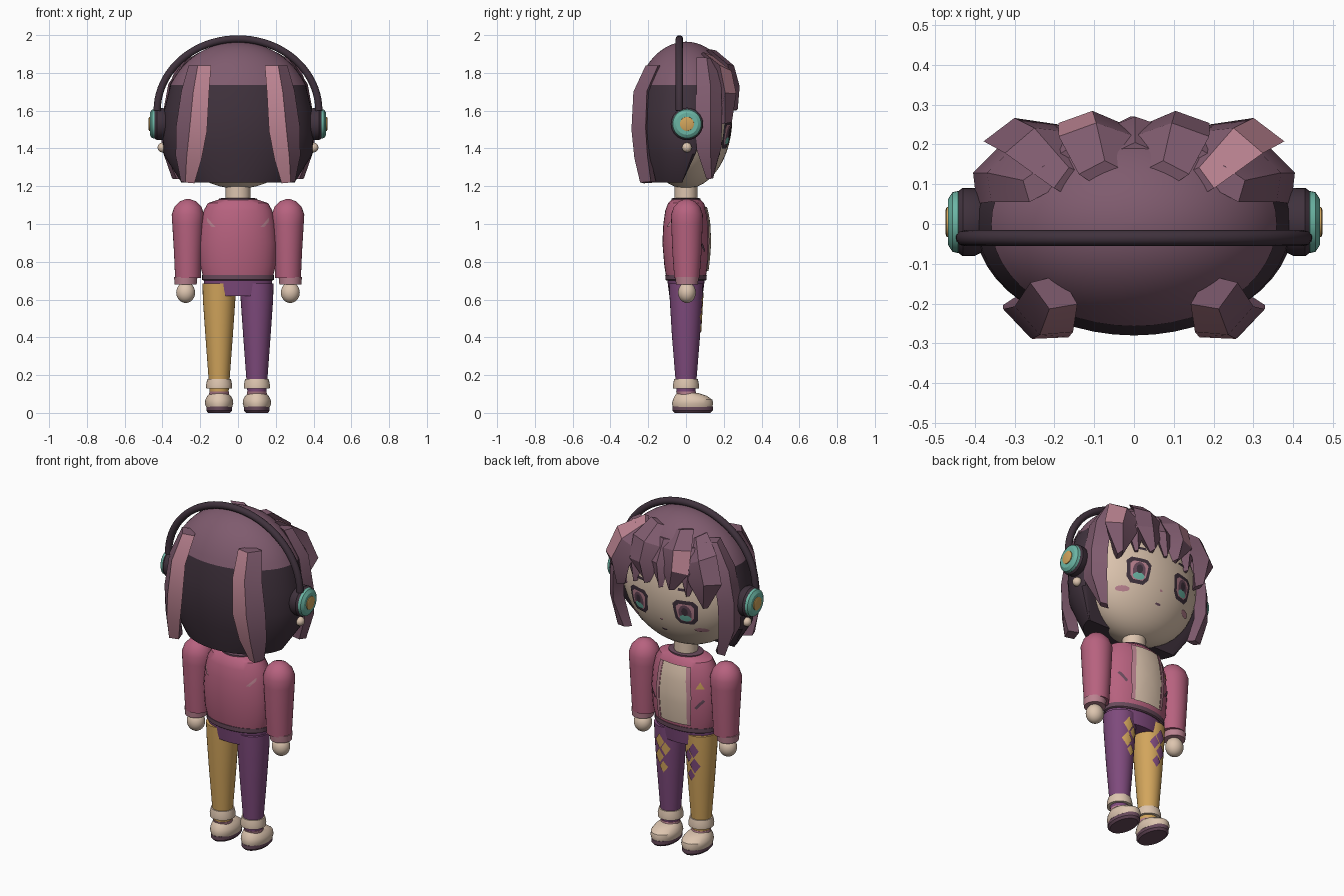
import bpy, bmesh, math
from mathutils import Matrix, Vector

default_cube = bpy.data.objects.get("Cube")
if default_cube:
    bpy.data.objects.remove(default_cube, do_unlink=True)


def material(name, hex_colour):
    parts = [int(hex_colour[i:i + 2], 16) / 255 for i in (0, 2, 4)]
    colour = [((c + 0.055) / 1.055) ** 2.4 for c in parts] + [1]
    mat = bpy.data.materials.new(name)
    mat.use_nodes = True
    mat.diffuse_color = colour
    mat.node_tree.nodes["Principled BSDF"].inputs["Base Color"].default_value = colour
    return mat


hair = material("mauve hair", "7F5B6E")
dark = material("dark charcoal plum", "40323D")
pink = material("soft pink", "BA8290")
jacket = material("rose jacket", "B7627F")
cream = material("cream skin", "DDC5AF")
yellow = material("mustard", "D2A55C")
purple = material("purple cloth", "7E4A7C")
teal = material("teal", "6BB5A4")
plum = material("plum trim", "684A5B")
made = []


def finish(name, bm, *mats, normals=True):
    if normals:
        bmesh.ops.recalc_face_normals(bm, faces=bm.faces)
    mesh = bpy.data.meshes.new(name)
    bm.to_mesh(mesh)
    bm.free()
    for mat in mats:
        mesh.materials.append(mat)
    obj = bpy.data.objects.new(name, mesh)
    bpy.context.collection.objects.link(obj)
    made.append(obj)
    return obj


def skin_rings(bm, rings):
    """Join rings of points into a closed tube; returns the side faces per segment."""
    loops = [[bm.verts.new(p) for p in ring] for ring in rings]
    count = len(loops[0])
    strips = [[bm.faces.new((a[i], a[(i + 1) % count], b[(i + 1) % count], b[i]))
               for i in range(count)] for a, b in zip(loops, loops[1:])]
    bm.faces.new(loops[0])
    bm.faces.new(loops[-1])
    return strips


def loft(name, rings, mat, cx=0, cy=0, front=None, matrix=None, sides=32):
    """Stack ellipses given as (z, rx, ry, optional y shift), optionally cut flat at the front."""
    bm = bmesh.new()
    points = []
    for k, (z, rx, ry, *shift) in enumerate(rings):
        oy = cy + (shift[0] if shift else 0)
        ring = []
        for i in range(sides):
            a = math.tau * i / sides
            y = oy + ry * math.sin(a)
            ring.append((cx + rx * math.cos(a), min(y, front[k]) if front else y, z))
        points.append(ring)
    skin_rings(bm, points)
    if matrix:
        bm.transform(matrix)
    return finish(name, bm, mat)


def ball(name, centre, radii, mat, sides=32):
    bm = bmesh.new()
    bmesh.ops.create_uvsphere(bm, u_segments=sides, v_segments=sides // 2, radius=1,
                              matrix=Matrix.Translation(centre) @ Matrix.Diagonal((*radii, 1)))
    return finish(name, bm, mat)


def lock(name, path, widths, thick, out, mirror=1, shiny=()):
    """Ridged hair lock; the chosen segments get one highlighted facet."""
    pts = [Vector(p) for p in path]
    out = Vector(out).normalized()
    rings = []
    for i, p in enumerate(pts):
        tangent = pts[min(i + 1, len(pts) - 1)] - pts[max(i - 1, 0)]
        side = tangent.cross(out).normalized()
        w = widths[i]
        cross = ((-w, 0), (w * 0.05, thick), (w, thick * 0.2), (0, -thick))
        ring = [p + side * u + out * v for u, v in cross]
        rings.append([(q.x * mirror, q.y, q.z) for q in ring])
    bm = bmesh.new()
    for k, strip in enumerate(skin_rings(bm, rings)):
        strip[1].material_index = 1 if k in shiny else 0
    return finish(name, bm, hair, pink)


def ring_surface(rings, cx=0, cy=0):
    """Depth of a lofted body at x, z."""
    def depth(x, z):
        for a, b in zip(rings, rings[1:]):
            if z <= b[0] or b is rings[-1]:
                t = min(max((z - a[0]) / (b[0] - a[0]), 0), 1)
                rx, ry = (a[i] + (b[i] - a[i]) * t for i in (1, 2))
                return cy + ry * math.sqrt(max(0, 1 - ((x - cx) / rx) ** 2))
    return depth


def plate(name, outline, depth, mat, lift=0.005, facing=1):
    """Thin painted shape laid on a curved surface."""
    bm = bmesh.new()
    rim = [bm.verts.new((x, 0, z)) for x, z in outline]
    hub = bm.verts.new(sum((v.co for v in rim), Vector()) / len(rim))
    for a, b in zip(rim, rim[1:] + rim[:1]):
        bm.faces.new((hub, a, b))
    bmesh.ops.subdivide_edges(bm, edges=bm.edges[:], cuts=3, use_grid_fill=True)
    for v in bm.verts:
        v.co.y = facing * (depth(v.co.x, v.co.z) + lift)
    for f in bm.faces:
        f.normal_update()
        if f.normal.y * facing < 0:
            f.normal_flip()
    return finish(name, bm, mat, normals=False)


def oval(x, z, rx, rz, sides=14):
    return [(x + rx * math.cos(math.tau * i / sides), z + rz * math.sin(math.tau * i / sides))
            for i in range(sides)]


def diamond(x, z, w, h):
    return oval(x, z, w, h, 4)


# Head, neck and hair shell
ball("head", (0, 0, 1.56), (0.38, 0.245, 0.373), cream, 48)
loft("neck", [(1.1, .065, .06), (1.25, .065, .06)], cream)
cap_rings = []
for i in range(13):
    lat = 0.43 + (math.pi / 2 - 0.45) * i / 12
    cap_rings.append((1.57 + .395 * math.sin(lat), .395 * math.cos(lat), .282 * math.cos(lat)))
loft("hair_cap", cap_rings, hair, sides=48)
loft("back_hair", [(1.22, .3, .225), (1.37, .395, .265), (1.48, .4, .276), (1.6, .392, .28),
                   (1.735, .358, .256)], dark, front=[-.02, .05, .09, .1, .1], sides=48)

# Hair locks
for s, side in ((1, "left"), (-1, "right")):
    lock(side + "_back_lock", [(.2, -.17, 1.84), (.225, -.235, 1.7), (.245, -.245, 1.5),
                               (.26, -.23, 1.35), (.265, -.2, 1.22)],
         [.065, .08, .09, .075, .04], .045, (.35, -.94, 0), s, range(4))
    lock(side + "_face_lock", [(.24, .1, 1.88), (.33, .12, 1.74), (.365, .12, 1.55),
                               (.365, .12, 1.4), (.31, .125, 1.24)],
         [.05, .07, .075, .07, .02], .04, (.95, .3, 0), s)
    lock(side + "_outer_bang", [(.15, .1, 1.88), (.235, .2, 1.8), (.285, .225, 1.68),
                                (.27, .2, 1.53)],
         [.06, .1, .095, .015], .045, (.25, .97, .2), s, (0, 1) if s > 0 else ())
    lock(side + "_inner_bang", [(.07, .12, 1.91), (.09, .215, 1.83), (.1, .245, 1.72),
                                (.08, .235, 1.6)],
         [.07, .1, .09, .012], .04, (0, .97, .2), s, (1,) if s < 0 else ())
    lock(side + "_small_bang", [(.15, .17, 1.84), (.18, .225, 1.72), (.17, .22, 1.58)],
         [.05, .06, .01], .025, (.1, 1, .1), s)
lock("middle_bang", [(0, .18, 1.86), (0, .245, 1.74), (-.01, .245, 1.6)],
     [.05, .06, .01], .025, (0, 1, .1))


# Face details
def face(x, z):
    return .245 * math.sqrt(max(0, 1 - (x / .38) ** 2 - ((z - 1.56) / .373) ** 2))


half_eye = [(.045, .075), (.07, .05), (.06, -.04), (.035, -.07)]
eye_shape = half_eye + [(-x, z) for x, z in reversed(half_eye)]
for s, side in ((1, "left"), (-1, "right")):
    ex, ez = .15 * s, 1.47
    for part, scale, mat, lift in (("eye_rim", 1, dark, .003), ("eye_white", .72, pink, .005)):
        plate(f"{side}_{part}", [(ex + x * scale, ez + z * scale) for x, z in eye_shape],
              face, mat, lift)
    plate(side + "_iris", oval(ex, ez, .036, .05), face, plum, .007)
    plate(side + "_iris_glow", oval(ex, ez - .03, .032, .02), face, teal, .0085)
    plate(side + "_pupil", oval(ex, ez + .01, .018, .025), face, dark, .0095)
    plate(side + "_brow", [(ex - .04, 1.6), (ex + .04, 1.6), (ex + .035, 1.615),
                           (ex - .035, 1.615)], face, dark)
    plate(side + "_blush", oval(.215 * s, 1.365, .035, .015), face, pink)
    ball(side + "_earring", (.4 * s, .005, 1.405), (.026, .026, .026), cream, 16)
plate("nose", oval(0, 1.4, .01, .006), face, pink)
plate("mouth", oval(0, 1.33, .018, .006), face, plum)

# Headphones
for s, side in ((1, "left"), (-1, "right")):
    turn = Matrix.Translation((0, .005, 1.53)) @ Matrix.Rotation(s * math.pi / 2, 4, 'Y')
    for part, mat, profile in (
            ("ear_cushion", dark, [(.37, .07), (.4, .085), (.43, .086), (.445, .075)]),
            ("ear_shell", teal, [(.43, .07), (.442, .078), (.456, .075), (.467, .058)]),
            ("ear_badge", yellow, [(.46, .038), (.471, .037), (.474, .028)])):
        loft(f"{side}_{part}", [(h, r, r) for h, r in profile], mat, matrix=turn)
band = bpy.data.curves.new("headband", 'CURVE')
band.dimensions = '3D'
band.bevel_depth, band.bevel_resolution, band.use_fill_caps = .02, 3, True
spline = band.splines.new('POLY')
spline.points.add(40)
for i, p in enumerate(spline.points):
    a = math.pi * i / 40
    p.co = (.428 * math.cos(a), -.035, 1.6 + .38 * math.sin(a), 1)
band.materials.append(dark)
bpy.context.collection.objects.link(bpy.data.objects.new("headband", band))

# Jacket body, shirt panel and trims
body = [(.72, .185, .105), (.78, .2, .115), (.9, .206, .125), (1, .197, .12),
        (1.07, .182, .11), (1.11, .16, .095), (1.13, .1, .075)]
loft("jacket_body", body, jacket)
loft("jacket_hem", [(.7, .18, .103), (.705, .19, .109), (.73, .191, .11)], plum)
loft("collar", [(1.11, .1, .078), (1.135, .1, .078), (1.138, .08, .065)], plum)
chest = ring_surface(body)
plate("shirt_panel", [(-.085, .75), (.085, .75), (.09, .92), (.075, 1.09), (-.075, 1.09),
                      (-.09, .92)], chest, cream, .009)
for s, side in ((1, "left"), (-1, "right")):
    plate(side + "_lapel", [(s * x, z) for x, z in ((.085, .75), (.105, .75), (.115, .92),
                            (.1, 1.09), (.075, 1.09), (.09, .92))], chest, pink, .012)
    plate(side + "_back_tab", [(s * x, z) for x, z in ((.12, .985), (.165, 1.035),
                               (.165, 1.015), (.14, .985))], chest, pink, facing=-1)
    plate(side + "_slash", [(s * x, z) for x, z in ((.125, .86), (.135, .85), (.175, .9),
                            (.165, .91))], chest, plum)
plate("chest_triangle", [(-.13, .97), (-.17, .97), (-.15, 1.01)], chest, yellow)

# Arms, hips, legs and shoes
arm = [(.715, .068, .067), (.85, .074, .077), (1, .083, .083), (1.05, .086, .084),
       (1.09, .072, .07), (1.12, .043, .042), (1.132, .01, .01)]
leg = [(.11, .05, .05), (.17, .055, .055), (.4, .072, .074), (.6, .086, .086), (.685, .088, .09)]
loft("hips", [(.62, .165, .088), (.65, .178, .092), (.71, .182, .1)], purple)
for s, side, cloth, accent in ((1, "left", purple, yellow), (-1, "right", yellow, purple)):
    loft(side + "_sleeve", arm, jacket, .265 * s, .005)
    loft(side + "_cuff", [(.68, .058, .058), (.72, .062, .062)], pink, .277 * s, .005)
    ball(side + "_hand", (.277 * s, .005, .637), (.05, .047, .055), cream)
    x = .1 * s
    loft(side + "_leg", leg, cloth, x)
    loft(side + "_trouser_cuff", [(.13, .068, .068), (.15, .069, .069), (.18, .062, .062)], cream, x)
    loft(side + "_sock", [(.08, .053, .053, .01), (.112, .052, .052)], pink, x)
    loft(side + "_sole", [(0, .058, .095), (.012, .068, .107), (.034, .068, .107)], plum, x, .035)
    loft(side + "_shoe", [(.03, .069, .104), (.05, .075, .109), (.07, .073, .104),
                          (.09, .062, .085, -.01), (.104, .048, .058, -.025)], cream, x, .035)
    thigh = ring_surface(leg, x)
    for n, (dx, z, w, h) in enumerate(((.01, .6, .03, .045), (-.025, .56, .025, .04),
                                       (.015, .51, .03, .045), (-.01, .45, .025, .035))):
        plate(f"{side}_leg_patch_{n}", diamond(x + dx * s, z, w, h), thigh, accent)

for obj in made:
    obj.select_set(True)
    bpy.context.view_layer.objects.active = obj
bpy.ops.object.shade_smooth_by_angle(angle=math.radians(32))
